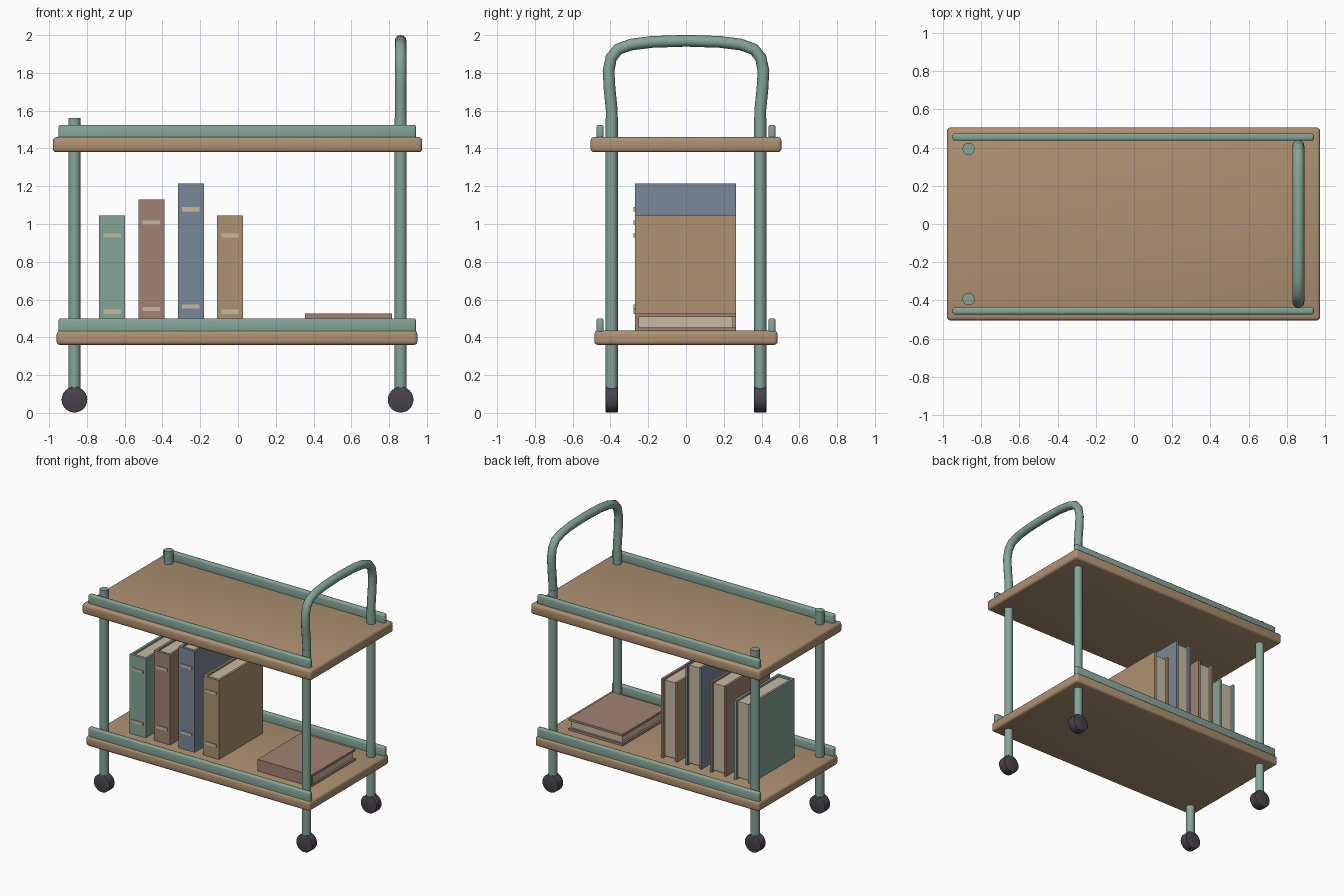
import bpy
import math

if "Cube" in bpy.data.objects:
    bpy.data.objects.remove(bpy.data.objects["Cube"])


def material(name, rgb):
    m = bpy.data.materials.new(name)
    lin = [(c / 255 / 12.92) if c < 11 else ((c / 255 + 0.055) / 1.055) ** 2.4 for c in rgb]
    m.diffuse_color = (*lin, 1)
    m.use_nodes = True
    m.node_tree.nodes["Principled BSDF"].inputs["Base Color"].default_value = m.diffuse_color
    return m


GREEN = material("sage green", (132, 165, 151))
WOOD = material("tan wood", (174, 145, 113))
RED = material("red brown", (162, 130, 115))
BLUE = material("slate blue", (122, 136, 152))
CREAM = material("cream", (199, 185, 162))
DARK = material("dark rubber", (74, 68, 77))


def finish(obj, name, mat, bevel=0, segments=3):
    obj.name = name
    obj.data.materials.append(mat)
    if bevel:
        mod = obj.modifiers.new("bevel", 'BEVEL')
        mod.width = bevel
        mod.segments = segments
        bpy.ops.object.modifier_apply(modifier=mod.name)
    return obj


def box(name, mat, x, y, z, bevel=0):
    """Box from (min, max) ranges on each axis."""
    bpy.ops.mesh.primitive_cube_add(size=1, location=[sum(r) / 2 for r in (x, y, z)])
    obj = bpy.context.object
    obj.scale = [r[1] - r[0] for r in (x, y, z)]
    bpy.ops.object.transform_apply(location=False, rotation=False, scale=True)
    finish(obj, name, mat, bevel)
    if bevel:
        bpy.ops.object.shade_smooth_by_angle(angle=math.radians(35))
    return obj


def cylinder(name, mat, radius, depth, location, rotation=(0, 0, 0), sides=24, bevel=0):
    bpy.ops.mesh.primitive_cylinder_add(vertices=sides, radius=radius, depth=depth,
                                        location=location, rotation=rotation)
    obj = finish(bpy.context.object, name, mat, bevel, 2)
    bpy.ops.object.shade_smooth_by_angle(angle=math.radians(40))
    return obj


# Shelves with a guard rail along each long side
for label, x, half_y, z in (("lower", (-0.96, 0.95), 0.485, (0.36, 0.435)),
                            ("upper", (-0.98, 0.975), 0.505, (1.38, 1.46))):
    box(label + "_shelf", WOOD, x, (-half_y, half_y), z, 0.018)
    for side, s in (("front", -1), ("back", 1)):
        y = sorted((s * 0.436, s * 0.474))
        box(f"{label}_{side}_rail", GREEN, (-0.95, 0.942), y, (z[1] - 0.02, z[1] + 0.065), 0.012)

# Posts and wheels at the four corners
for end, x in (("left", -0.866), ("right", 0.861)):
    for side, y in (("front", -0.393), ("back", 0.393)):
        cylinder(f"{side}_{end}_post", GREEN, 0.032, 1.46, (x, y, 0.83))
        cylinder(f"{side}_{end}_wheel", DARK, 0.068, 0.064, (x, y, 0.07),
                 (math.pi / 2, 0, 0), 24, 0.004)

# Arched push handle on the right end
half = [(0.391, 1.5), (0.393, 1.6), (0.405, 1.72), (0.41, 1.81), (0.396, 1.88),
        (0.36, 1.925), (0.29, 1.95), (0.18, 1.964), (0.0, 1.97)]
path = half + [(-y, z) for y, z in reversed(half[:-1])]
curve = bpy.data.curves.new("handle", 'CURVE')
curve.dimensions = '3D'
curve.bevel_depth = 0.031
curve.bevel_resolution = 4
curve.use_fill_caps = True
spline = curve.splines.new('POLY')
spline.points.add(len(path) - 1)
for p, (y, z) in zip(spline.points, path):
    p.co = (0.861, y, z, 1)
handle = bpy.data.objects.new("handle", curve)
bpy.context.collection.objects.link(handle)
bpy.ops.object.select_all(action='DESELECT')
handle.select_set(True)
bpy.context.view_layer.objects.active = handle
bpy.ops.object.convert(target='MESH')
handle = finish(bpy.context.object, "handle", GREEN)
bpy.ops.object.shade_smooth_by_angle(angle=math.radians(45))

# Standing books: two covers, spine, page block and two spine bands
FRONT, BACK, FLOOR = -0.27, 0.265, 0.435
COVER = 0.018
for name, mat, x0, x1, top in (("green_book", GREEN, -0.735, -0.597, 1.045),
                               ("red_book", RED, -0.527, -0.39, 1.13),
                               ("blue_book", BLUE, -0.318, -0.181, 1.215),
                               ("tan_book", WOOD, -0.11, 0.027, 1.045)):
    z = (FLOOR, top)
    box(name + "_left_cover", mat, (x0, x0 + COVER), (FRONT, BACK), z)
    box(name + "_right_cover", mat, (x1 - COVER, x1), (FRONT, BACK), z)
    box(name + "_spine", mat, (x0 + COVER, x1 - COVER), (FRONT, FRONT + 0.02), z)
    box(name + "_pages", CREAM, (x0 + COVER, x1 - COVER), (FRONT + 0.02, BACK - 0.02),
        (FLOOR + 0.012, top - 0.014))
    for label, f in (("lower", 0.165), ("upper", 0.825)):
        zc = FLOOR + f * (top - FLOOR)
        box(f"{name}_{label}_band", CREAM, (x0 + 0.022, x1 - 0.022),
            (FRONT - 0.007, FRONT + 0.002), (zc - 0.011, zc + 0.011))

# Book lying flat, spine toward the front
x = (0.355, 0.815)
box("flat_book_bottom_cover", RED, x, (FRONT, BACK), (0.435, 0.452))
box("flat_book_top_cover", RED, x, (FRONT, BACK), (0.508, 0.525))
box("flat_book_spine", RED, x, (FRONT, FRONT + 0.02), (0.452, 0.508))
box("flat_book_pages", CREAM, (x[0] + 0.014, x[1] - 0.014), (FRONT + 0.02, BACK - 0.016),
    (0.452, 0.508))
